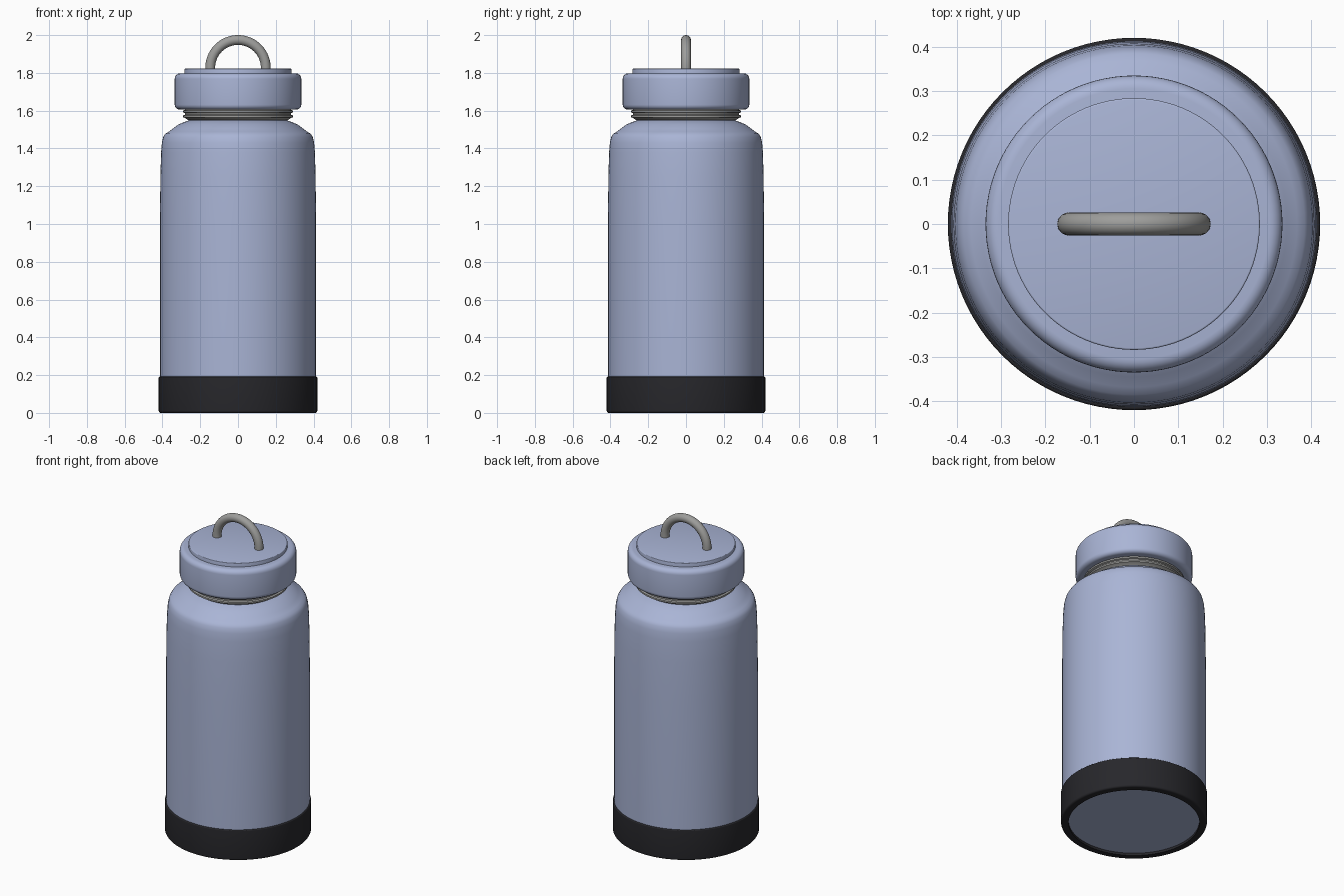
import bpy, bmesh, math
from mathutils import Vector

cube = bpy.data.objects.get("Cube")
if cube:
    bpy.data.objects.remove(cube, do_unlink=True)


def material(name, rgb, roughness=0.5):
    mat = bpy.data.materials.new(name)
    mat.use_nodes = True
    mat.diffuse_color = (*rgb, 1)
    bsdf = mat.node_tree.nodes["Principled BSDF"]
    bsdf.inputs["Base Color"].default_value = (*rgb, 1)
    bsdf.inputs["Roughness"].default_value = roughness
    return mat


blue = material("powder blue", (0.40, 0.46, 0.67))
black = material("black rubber", (0.02, 0.02, 0.024))
steel = material("brushed steel", (0.34, 0.34, 0.33))


def finish(obj, mat, angle=35):
    obj.data.materials.append(mat)
    bpy.ops.object.select_all(action="DESELECT")
    obj.select_set(True)
    bpy.context.view_layer.objects.active = obj
    bpy.ops.object.shade_smooth_by_angle(angle=math.radians(angle))
    return obj


def lathe(name, profile, mat, sides=96, closed=False):
    """Spin a (radius, height) profile around the z axis."""
    bm = bmesh.new()
    verts = [bm.verts.new((r, 0, z)) for r, z in profile]
    pairs = list(zip(verts, verts[1:] + verts[:1] if closed else verts[1:]))
    edges = [bm.edges.new(p) for p in pairs]
    bmesh.ops.spin(bm, geom=verts + edges, cent=(0, 0, 0), axis=(0, 0, 1),
                   angle=math.tau, steps=sides, use_merge=True)
    bmesh.ops.remove_doubles(bm, verts=bm.verts, dist=0.0005)
    bmesh.ops.recalc_face_normals(bm, faces=bm.faces)
    mesh = bpy.data.meshes.new(name)
    bm.to_mesh(mesh)
    bm.free()
    obj = bpy.data.objects.new(name, mesh)
    bpy.context.collection.objects.link(obj)
    return finish(obj, mat)


def rounded(r, z, radius, start, steps=6):
    """Quarter-circle of profile points, counter-clockwise from start degrees."""
    return [(r + radius * math.cos(a), z + radius * math.sin(a))
            for a in (math.radians(start + 90 * i / steps) for i in range(steps + 1))]


# Bottle body with a stepped shoulder
lathe("body", [(0, 0.015), (0.385, 0.015), (0.41, 0.05), (0.413, 0.2), (0.413, 1.0),
               (0.411, 1.25), (0.407, 1.38), (0.403, 1.43), (0.396, 1.46),
               (0.385, 1.478), (0.368, 1.488), (0.345, 1.505), (0.315, 1.527),
               (0.285, 1.54), (0.262, 1.548), (0.262, 1.565), (0, 1.565)], blue)

# Rubber boot, open underneath
lathe("boot", rounded(0.408, 0.012, 0.012, -90) + rounded(0.414, 0.186, 0.006, 0)
      + [(0.405, 0.192), (0.405, 0.06), (0.376, 0.016), (0.376, 0)], black, closed=True)

# Steel neck with screw ridges
neck = [(0, 1.55), (0.265, 1.55)]
for z in (1.567, 1.593):
    neck += [(0.28, z - 0.006), (0.29, z - 0.002), (0.29, z + 0.008),
             (0.28, z + 0.012)]
lathe("neck", neck + [(0.28, 1.63), (0, 1.63)], steel)

# Screw cap and the raised disc on it
lathe("cap", [(0, 1.606)] + rounded(0.309, 1.632, 0.026, -90)
      + rounded(0.305, 1.768, 0.03, 0) + [(0, 1.798)], blue)
lathe("cap_disc", [(0, 1.79), (0.284, 1.79)] + rounded(0.28, 1.818, 0.004, 0, 3)
      + [(0, 1.822)], blue)

# Carry loop: a tube swept along an arch
arch, tube, centre, steps, ring = 0.147, 0.026, 1.827, 40, 20
bm = bmesh.new()
path = [(Vector((arch, 0, 1.8)), Vector((1, 0, 0)))]
for i in range(steps + 1):
    a = math.pi * i / steps
    out = Vector((math.cos(a), 0, math.sin(a)))
    path.append((Vector((0, 0, centre)) + out * arch, out))
path.append((Vector((-arch, 0, 1.8)), Vector((-1, 0, 0))))
rings = []
for point, out in path:
    rings.append([bm.verts.new(point + tube * (out * math.cos(t) + Vector((0, 1, 0)) * math.sin(t)))
                  for t in (math.tau * k / ring for k in range(ring))])
for low, high in zip(rings, rings[1:]):
    for k in range(ring):
        n = (k + 1) % ring
        bm.faces.new((low[k], low[n], high[n], high[k]))
bm.faces.new(rings[0])
bm.faces.new(rings[-1])
bmesh.ops.recalc_face_normals(bm, faces=bm.faces)
mesh = bpy.data.meshes.new("carry_loop")
bm.to_mesh(mesh)
bm.free()
loop = bpy.data.objects.new("carry_loop", mesh)
bpy.context.collection.objects.link(loop)
finish(loop, steel)
